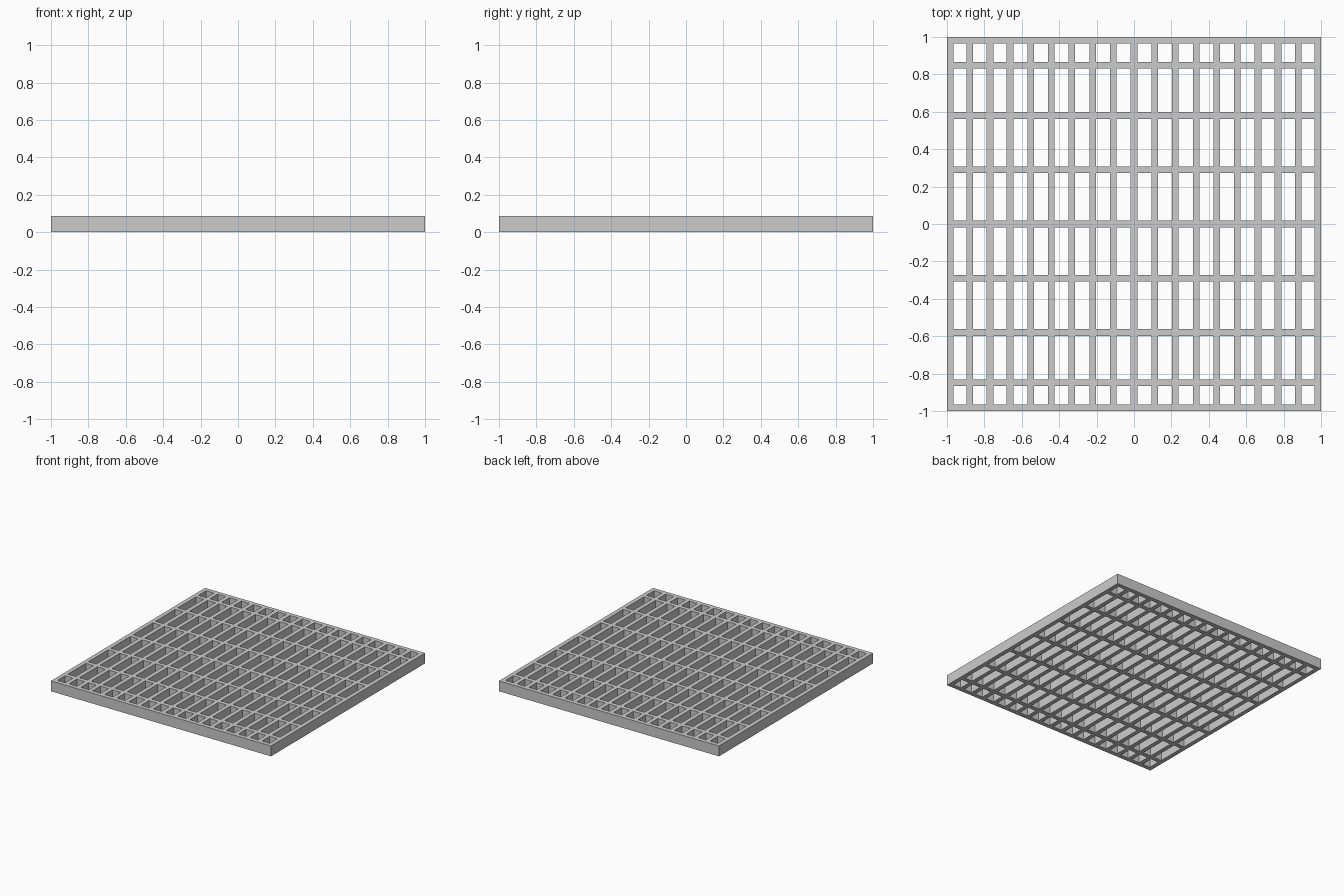
import bpy, bmesh

if "Cube" in bpy.data.objects:
    bpy.data.objects.remove(bpy.data.objects["Cube"])

HEIGHT = 0.085
BAR = 0.035          # bar and rim thickness

# Bar centre lines, mirrored about zero; the outermost pair is the rim
rim = 1 - BAR / 2
half_x = [0.11, 0.221, 0.332, 0.442, 0.553, 0.663, 0.77, 0.877, rim]
half_y = [0.29, 0.58, 0.848, rim]


def bar_edges(half):
    centres = sorted([-c for c in half] + [0] + half)
    return [e for c in centres for e in (c - BAR / 2, c + BAR / 2)]


xs, ys = bar_edges(half_x), bar_edges(half_y)

# Flat lattice: every cell lying on a bar gets a face, openings stay empty
bm = bmesh.new()
verts = [[bm.verts.new((x, y, 0)) for y in ys] for x in xs]
for i in range(len(xs) - 1):
    for j in range(len(ys) - 1):
        if i % 2 == 0 or j % 2 == 0:
            bm.faces.new((verts[i][j], verts[i + 1][j],
                          verts[i + 1][j + 1], verts[i][j + 1]))

# Raise the lattice into a solid grating
result = bmesh.ops.extrude_face_region(bm, geom=bm.faces[:], use_keep_orig=True)
top = [g for g in result["geom"] if isinstance(g, bmesh.types.BMVert)]
bmesh.ops.translate(bm, verts=top, vec=(0, 0, HEIGHT))
bmesh.ops.recalc_face_normals(bm, faces=bm.faces[:])

mesh = bpy.data.meshes.new("floor_grating")
bm.to_mesh(mesh)
bm.free()
grating = bpy.data.objects.new("floor_grating", mesh)
bpy.context.collection.objects.link(grating)
